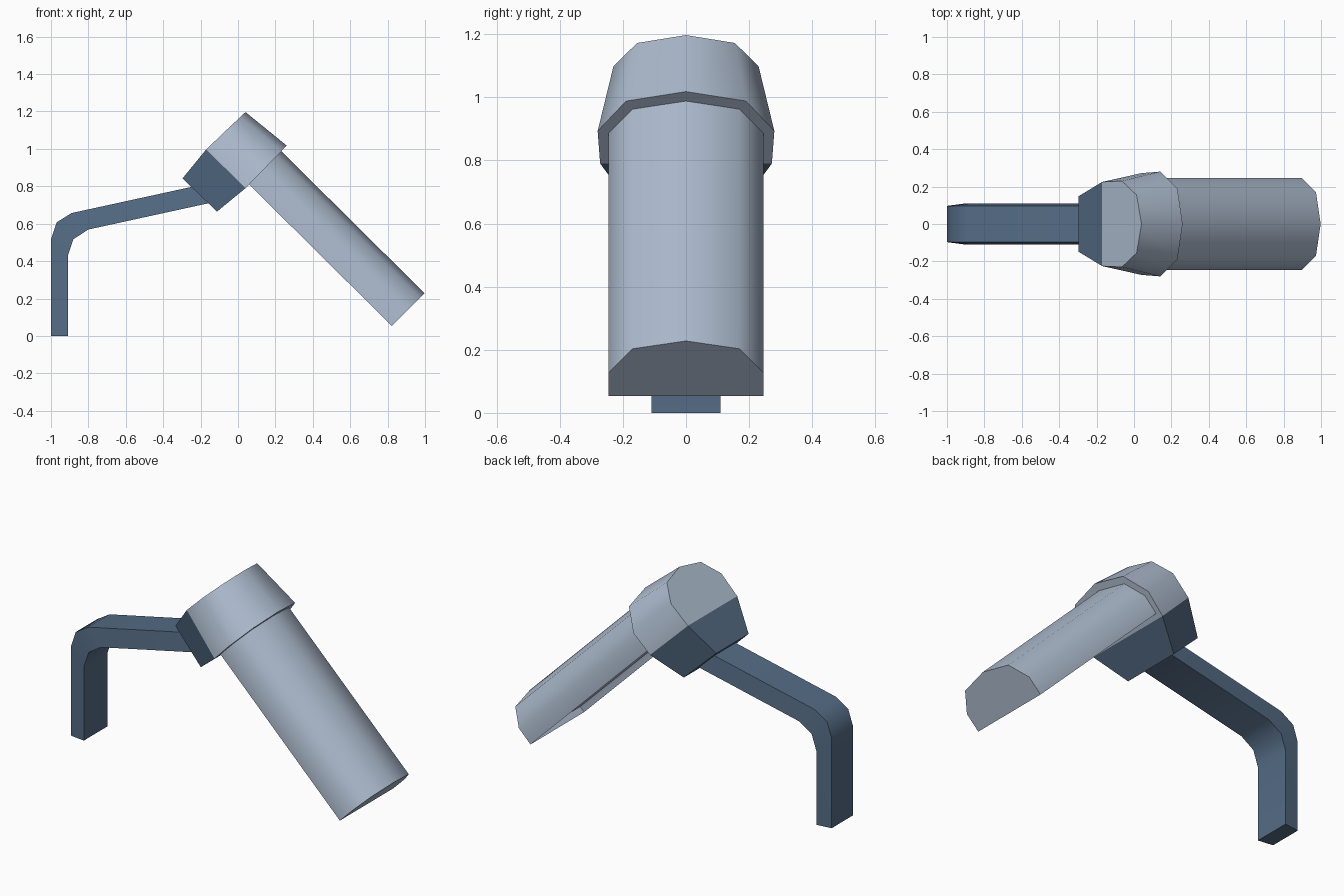
import bpy, bmesh

if "Cube" in bpy.data.objects:
    bpy.data.objects.remove(bpy.data.objects["Cube"])


def material(name, rgb):
    m = bpy.data.materials.new(name)
    m.diffuse_color = (*rgb, 1)
    m.use_nodes = True
    m.node_tree.nodes["Principled BSDF"].inputs["Base Color"].default_value = m.diffuse_color
    return m


light_grey = material("light_grey", (0.42, 0.50, 0.62))
slate_blue = material("slate_blue", (0.09, 0.15, 0.235))


def mirrored(half):
    """Half section (x, y, z) from one low side up to the ridge -> full section."""
    return half + [(x, -y, z) for x, y, z in reversed(half) if y != 0]


def loft(name, rings, mat, closed=True, cap_start=True, cap_end=True):
    """Skin between matching rings, with optional end caps."""
    bm = bmesh.new()
    vs = [[bm.verts.new(p) for p in r] for r in rings]
    n = len(vs[0])
    for a, b in zip(vs, vs[1:]):
        for i in range(n if closed else n - 1):
            j = (i + 1) % n
            bm.faces.new((a[i], a[j], b[j], b[i]))
    if cap_start:
        bm.faces.new(vs[0])
    if cap_end:
        bm.faces.new(vs[-1])
    bmesh.ops.recalc_face_normals(bm, faces=bm.faces)
    me = bpy.data.meshes.new(name)
    bm.to_mesh(me)
    bm.free()
    me.materials.append(mat)
    ob = bpy.data.objects.new(name, me)
    bpy.context.collection.objects.link(ob)
    bpy.ops.object.select_all(action='DESELECT')
    ob.select_set(True)
    bpy.context.view_layer.objects.active = ob
    bpy.ops.object.shade_smooth_by_angle(angle=0.87)
    return ob


# Bent arm: slightly narrower on the outer side than on the inner side
outer = [(-1, 0), (-1, .517), (-.97, .607), (-.89, .657), (-.22, .803)]
inner = [(-.91, 0), (-.91, .427), (-.88, .517), (-.80, .569), (-.15, .711)]
loft("arm", [[(ox, -.097, oz), (ox, .097, oz), (ix, .109, iz), (ix, -.109, iz)]
             for (ox, oz), (ix, iz) in zip(outer, inner)], slate_blue)

# Hood: half-octagon shell flaring towards the front, open into the housing below
rear = [(-.17, .225, .997), (-.065, .23, 1.098), (.014, .155, 1.172), (.04, 0, 1.197)]
front = [(.04, .272, .79), (.14, .28, .893), (.232, .19, .988), (.26, 0, 1.018)]
loft("hood", [mirrored(rear), mirrored(front)], light_grey, closed=False)

# Tapered housing under the hood, open at the top where the hood sits
loft("housing", [
    [(-.17, .225, .997), (.04, .272, .79), (.04, -.272, .79), (-.17, -.225, .997)],
    [(-.297, .148, .842), (-.112, .18, .665), (-.112, -.18, .665), (-.297, -.148, .842)],
], slate_blue, cap_start=False)

# Long shade: half-octagon trough, open underneath and capped at the far end
section = [(.245, 0), (.245, .075), (.17, .15), (0, .175)]


def shade_ring(x, z):
    return mirrored([(x + d, y, z + d) for y, d in section])


loft("lamp_shade", [shade_ring(.05, .819), shade_ring(.823, .053)],
     light_grey, closed=False, cap_start=False)

# Flat panel set back a little inside the underside of the shade
inset = .025
loft("lamp_panel", [[(x + inset, y, z + inset) for y in (-.244, .244)]
                    for x, z in ((.05, .819), (.822, .054))],
     light_grey, closed=False, cap_start=False, cap_end=False)
